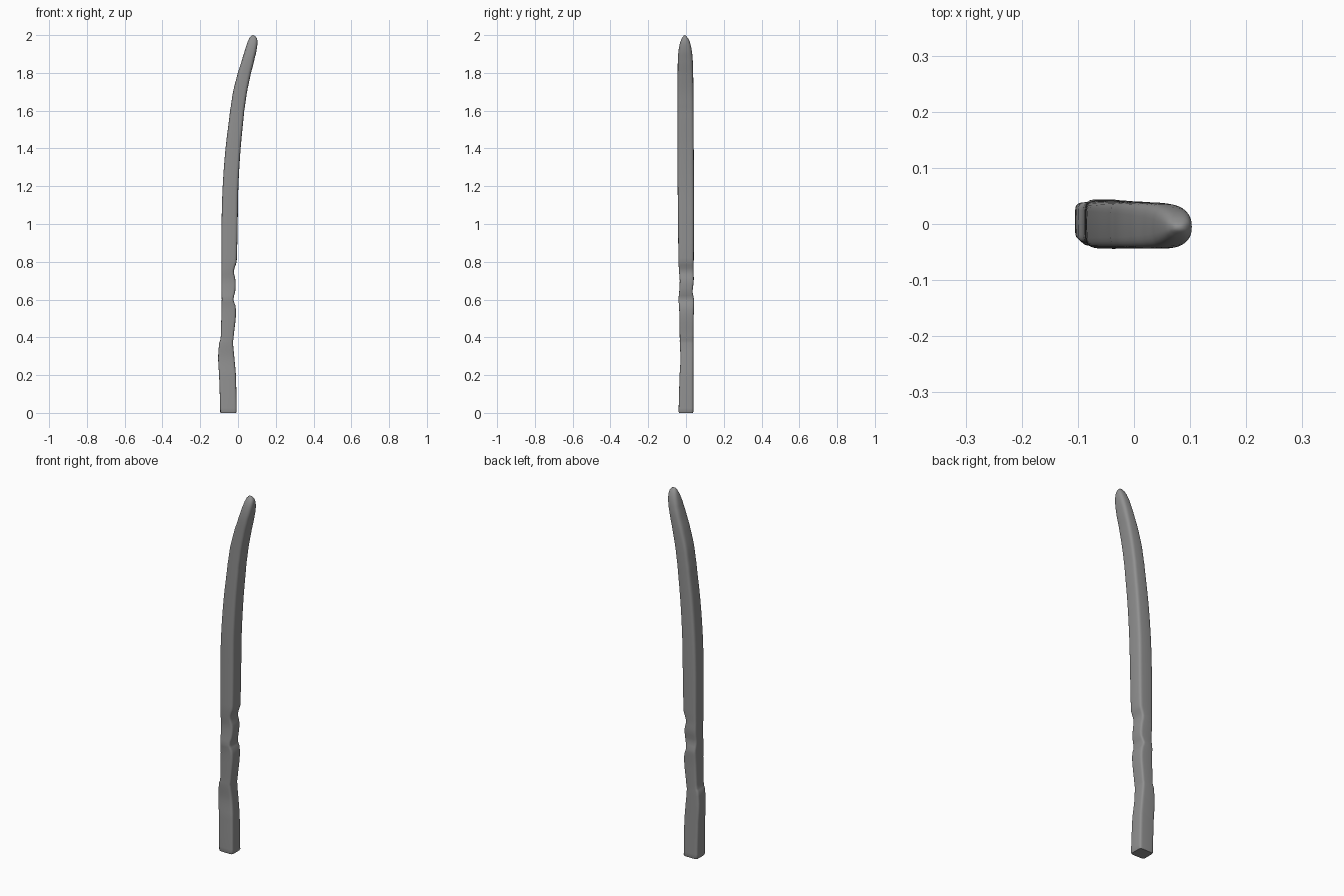
import bpy, bmesh, math

if "Cube" in bpy.data.objects:
    bpy.data.objects.remove(bpy.data.objects["Cube"])

# Stations up the stick: z, left x, right x, front y, back y
stations = [
    (0.00, -.091, -.010, -.037, .037), (0.006, -.094, -.007, -.039, .039),
    (0.20, -.100, -.011, -.034, .039), (0.29, -.105, -.019, -.029, .039),
    (0.37, -.100, -.026, -.033, .039), (0.39, -.092, -.024, -.033, .039),
    (0.52, -.088, -.011, -.035, .041), (0.57, -.087, -.014, -.037, .043),
    (0.60, -.086, -.025, -.040, .043), (0.64, -.087, -.015, -.036, .035),
    (0.70, -.087, -.013, -.033, .041), (0.75, -.087, -.022, -.037, .040),
    (0.80, -.087, -.007, -.040, .041), (1.00, -.087, -.002, -.042, .042),
    (1.20, -.081, .002, -.044, .042), (1.40, -.066, .014, -.044, .041),
    (1.60, -.042, .033, -.044, .040), (1.70, -.026, .048, -.044, .039),
    (1.80, -.001, .069, -.044, .038), (1.88, .024, .089, -.043, .035),
    (1.93, .039, .100, -.038, .029), (1.965, .051, .103, -.030, .020),
    (1.985, .060, .099, -.021, .010), (1.996, .069, .090, -.013, .001),
]
SIDES = 32


def spline(a, b, c, d, t):
    """Catmull-Rom blend between b and c."""
    return b + 0.5 * t * (c - a + t * (2*a - 5*b + 4*c - d + t * (3*(b - c) + d - a)))


def rounded_square(t, n):
    c, s = math.cos(t), math.sin(t)
    return (math.copysign(abs(c) ** (2 / n), c), math.copysign(abs(s) ** (2 / n), s))


# Dense rows, smoothly interpolated
rows = [stations[0]]
for i in range(1, len(stations) - 1):
    a, b, c = stations[max(i - 1, 1)], stations[i], stations[i + 1]
    d = stations[min(i + 2, len(stations) - 1)]
    steps = max(2, round((c[0] - b[0]) / 0.02))
    for k in range(steps):
        t = k / steps
        z = b[0] + (c[0] - b[0]) * t
        rows.append((z,) + tuple(spline(a[j], b[j], c[j], d[j], t) for j in range(1, 5)))
rows.append(stations[-1])

# Loft of the bent, worn stick
bm = bmesh.new()
rings = []
for z, x0, x1, y0, y1 in rows:
    n = 7.0 - 2.2 * min(z, 1.7) / 1.7 - 2.4 * max(0, z - 1.7) / 0.3
    cx, cy, hx, hy = (x0 + x1) / 2, (y0 + y1) / 2, (x1 - x0) / 2, (y1 - y0) / 2
    ring = []
    for k in range(SIDES):
        u, v = rounded_square(2 * math.pi * k / SIDES, n)
        ring.append(bm.verts.new((cx + hx * u, cy + hy * v, z)))
    rings.append(ring)
for lo, hi in zip(rings, rings[1:]):
    for k in range(SIDES):
        m = (k + 1) % SIDES
        bm.faces.new((lo[k], lo[m], hi[m], hi[k]))

# Flat foot and rounded tip
bm.faces.new(rings[0][::-1])
tip = bm.verts.new((.079, -.006, 2.0))
for k in range(SIDES):
    bm.faces.new((rings[-1][k], rings[-1][(k + 1) % SIDES], tip))

mesh = bpy.data.meshes.new("wooden_stick")
bm.to_mesh(mesh)
bm.free()
stick = bpy.data.objects.new("wooden_stick", mesh)
bpy.context.collection.objects.link(stick)

# Dark grey surface
dark = bpy.data.materials.new("dark_grey")
dark.diffuse_color = (0.28, 0.28, 0.28, 1)
dark.use_nodes = True
dark.node_tree.nodes["Principled BSDF"].inputs["Base Color"].default_value = dark.diffuse_color
mesh.materials.append(dark)

bpy.context.view_layer.objects.active = stick
stick.select_set(True)
bpy.ops.object.shade_smooth_by_angle(angle=math.radians(40))
